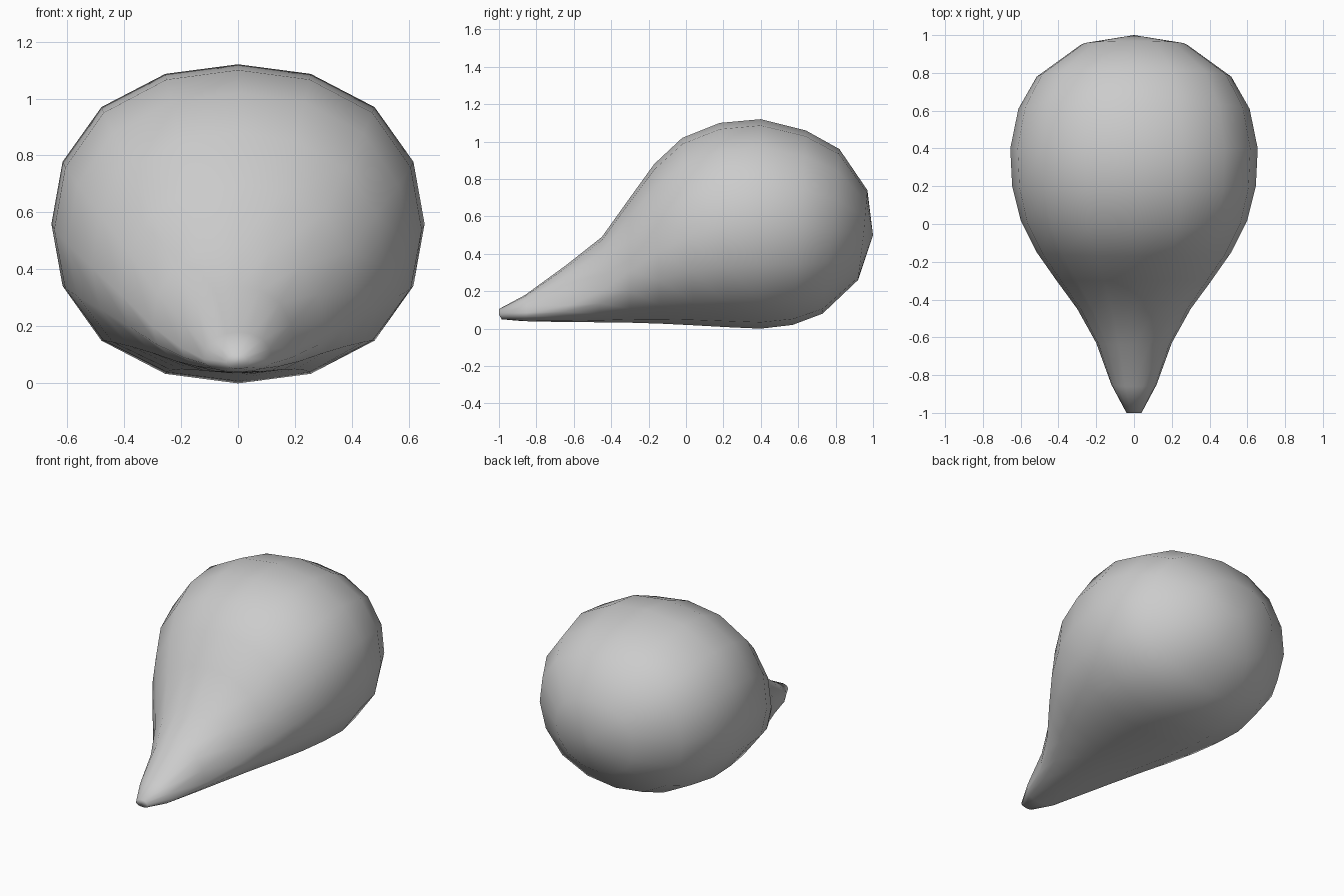
import bpy, bmesh
from math import sin, cos, pi

if "Cube" in bpy.data.objects:
    bpy.data.objects.remove(bpy.data.objects["Cube"])

SIDES = 16

# Each ring: top (y, z), widest (y, z, half width), bottom (y, z)
RINGS = [
    (-1.00, .105, -1.00, .075, .040, -.985, .050),
    (-.86, .180, -.85, .085, .120, -.87, .040),
    (-.64, .340, -.63, .125, .200, -.68, .036),
    (-.45, .490, -.45, .200, .300, -.47, .034),
    (-.30, .700, -.30, .310, .410, -.30, .032),
    (-.17, .880, -.15, .410, .515, -.14, .027),
    (-.02, 1.02, .02, .490, .600, .04, .018),
    (.18, 1.10, .20, .540, .645, .22, .008),
    (.40, 1.12, .40, .560, .655, .40, .000),
    (.64, 1.06, .61, .545, .612, .57, .020),
    (.82, .960, .78, .525, .515, .73, .080),
    (.97, .740, .95, .510, .280, .92, .260),
]

bm = bmesh.new()


def ring(ty, tz, my, mz, w, by, bz):
    verts = []
    for i in range(SIDES):
        a = 2 * pi * i / SIDES
        full = 1 + .035 * sin(2 * a) ** 2
        c, s = cos(a) * full, sin(a) * full
        ey, ez = (ty, tz) if c > 0 else (by, bz)
        k = abs(c)
        verts.append(bm.verts.new((w * s, my + (ey - my) * k, mz + (ez - mz) * k)))
    return verts


# Teardrop body lofted from tail tip to round back
loops = [ring(*r) for r in RINGS]
for a, b in zip(loops, loops[1:]):
    for i in range(SIDES):
        j = (i + 1) % SIDES
        bm.faces.new((a[i], a[j], b[j], b[i]))

# Closed ends
bm.faces.new(loops[0])
pole = bm.verts.new((0, 1.0, .50))
for i in range(SIDES):
    bm.faces.new((loops[-1][i], loops[-1][(i + 1) % SIDES], pole))

bmesh.ops.recalc_face_normals(bm, faces=bm.faces)
for f in bm.faces:
    f.smooth = True
mesh = bpy.data.meshes.new("teardrop_body")
bm.to_mesh(mesh)
bm.free()
body = bpy.data.objects.new("teardrop_body", mesh)
bpy.context.collection.objects.link(body)
